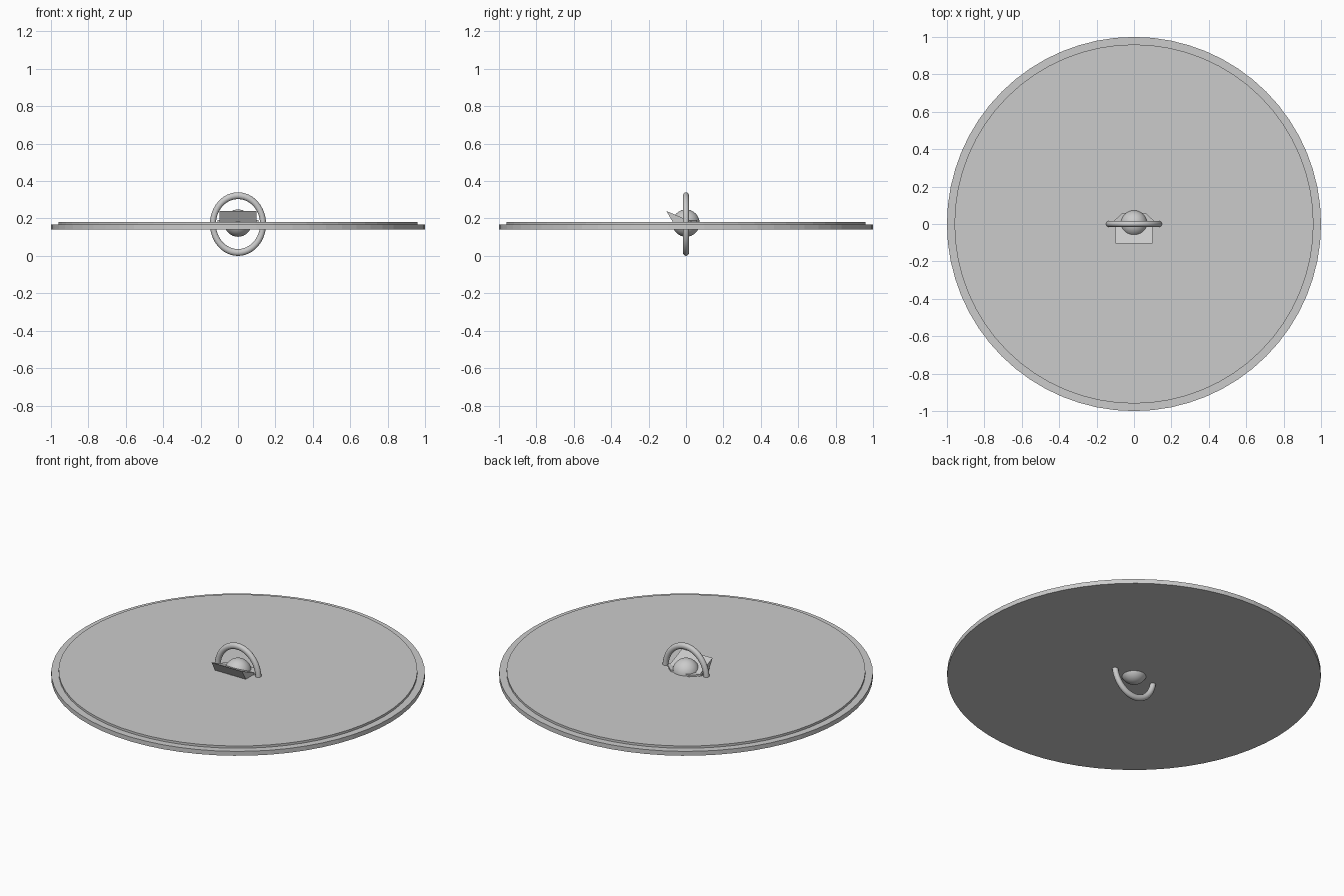
import bpy, bmesh, math

if "Cube" in bpy.data.objects:
    bpy.data.objects.remove(bpy.data.objects["Cube"])


def smooth(ob, angle=30):
    bpy.ops.object.select_all(action='DESELECT')
    ob.select_set(True)
    bpy.context.view_layer.objects.active = ob
    bpy.ops.object.shade_smooth_by_angle(angle=math.radians(angle))


def disc(name, radius, z0, z1):
    bpy.ops.mesh.primitive_cylinder_add(vertices=64, radius=radius, depth=z1 - z0,
                                        location=(0, 0, (z0 + z1) / 2))
    bpy.context.object.name = name


def prism(name, profile, offset):
    """Extrude a closed 3D profile along an offset vector."""
    bm = bmesh.new()
    face = bm.faces.new([bm.verts.new(p) for p in profile])
    ext = bmesh.ops.extrude_face_region(bm, geom=[face])
    bmesh.ops.translate(bm, vec=offset,
                        verts=[v for v in ext['geom'] if isinstance(v, bmesh.types.BMVert)])
    bmesh.ops.recalc_face_normals(bm, faces=bm.faces)
    me = bpy.data.meshes.new(name)
    bm.to_mesh(me)
    bm.free()
    bpy.context.collection.objects.link(bpy.data.objects.new(name, me))


# Stepped round plate
disc("plate_base", 1.0, 0.142, 0.168)
disc("plate_top", 0.96, 0.168, 0.181)

# Upright oval ring through the plate
bpy.ops.mesh.primitive_torus_add(major_segments=48, minor_segments=16,
                                 major_radius=0.134, minor_radius=0.016,
                                 location=(0, 0, 0.17), rotation=(math.pi / 2, 0, 0))
ring = bpy.context.object
ring.name = "upright_ring"
ring.scale = (1.0, 1.133, 1.0)
smooth(ring)

# Central ball
bpy.ops.mesh.primitive_uv_sphere_add(segments=32, ring_count=16, radius=0.073,
                                     location=(0, 0, 0.175))
ball = bpy.context.object
ball.name = "center_ball"
smooth(ball)

# Tilted block rising out of the plate in front of the ball
prism("front_wedge",
      [(-0.1, y, z) for y, z in ((-0.105, 0.24), (0.04, 0.178), (0.03, 0.155), (-0.055, 0.155))],
      (0.2, 0, 0))

# Low tapered piece behind the ring
prism("rear_taper",
      [(-0.11, 0, 0.155), (0.11, 0, 0.155), (0.11, 0.015, 0.155),
       (0.06, 0.06, 0.155), (-0.06, 0.06, 0.155), (-0.11, 0.015, 0.155)],
      (0, 0, 0.036))
